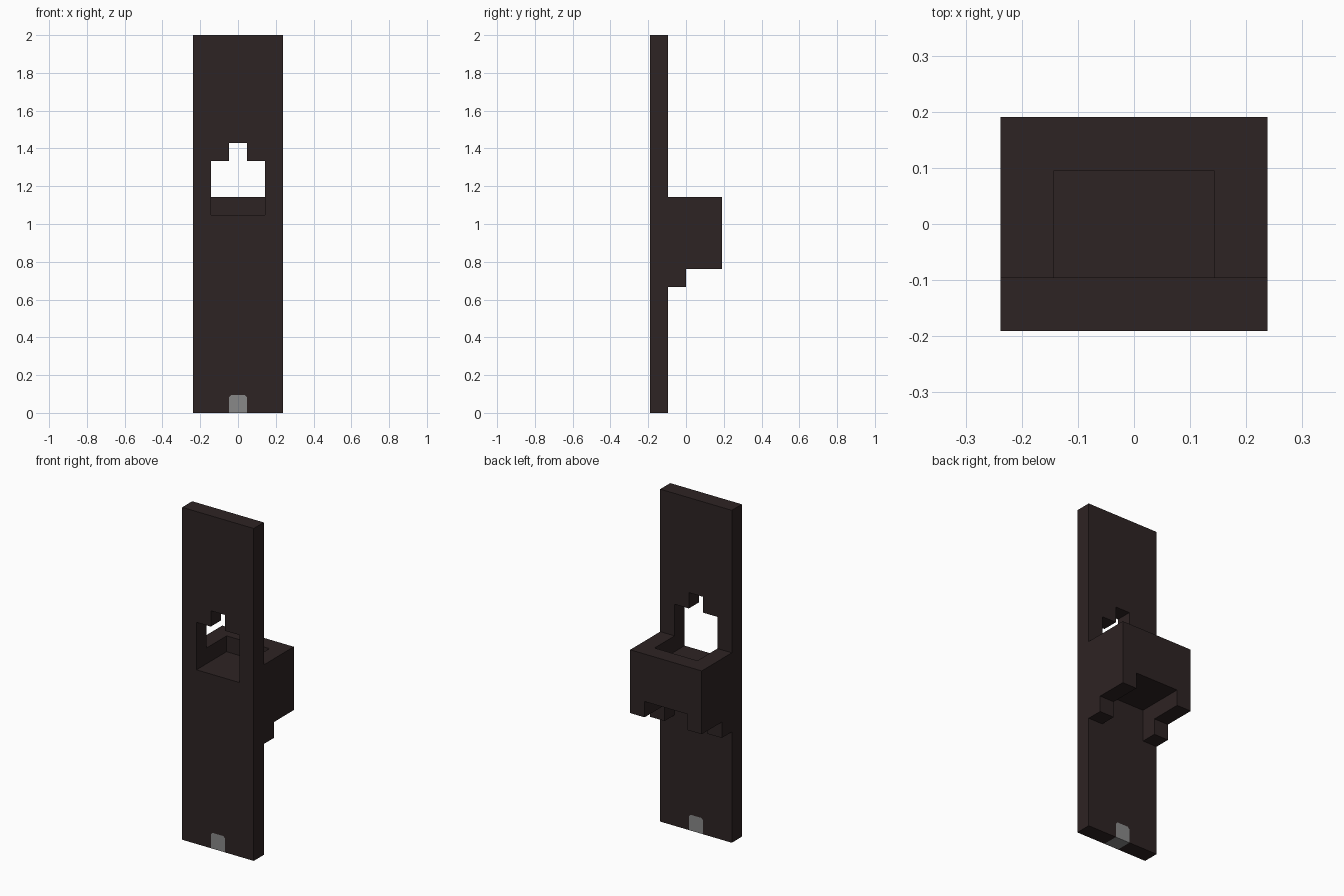
import bpy
import bmesh

cube = bpy.data.objects.get("Cube")
if cube:
    bpy.data.objects.remove(cube, do_unlink=True)

U = 2 / 21  # grid unit: the panel is 21 units tall


def make_material(name, rgb):
    mat = bpy.data.materials.new(name)
    mat.use_nodes = True
    color = (*rgb, 1)
    mat.diffuse_color = color
    mat.node_tree.nodes["Principled BSDF"].inputs["Base Color"].default_value = color
    return mat


def mirrored(half):
    """Close a right-half outline by mirroring it across x = 0."""
    return half + [(-x, z) for x, z in reversed(half)]


def prism(name, outlines, y0, y1, mat):
    """Extrude x-z outlines (the first is solid, the rest are holes) from y0 to y1."""
    curve = bpy.data.curves.new(name, "CURVE")
    curve.dimensions = "2D"
    curve.fill_mode = "BOTH"
    curve.extrude = (y1 - y0) / 2 * U
    for outline in outlines:
        spline = curve.splines.new("POLY")
        spline.points.add(len(outline) - 1)
        spline.use_cyclic_u = True
        for point, (x, z) in zip(spline.points, outline):
            point.co = (x * U, z * U, 0, 1)
    temp = bpy.data.objects.new(name + "_profile", curve)
    bpy.context.collection.objects.link(temp)
    bpy.context.view_layer.update()
    mesh = bpy.data.meshes.new_from_object(temp)
    bpy.data.objects.remove(temp, do_unlink=True)

    # Stand the profile upright and weld its caps to its sides
    bm = bmesh.new()
    bm.from_mesh(mesh)
    for v in bm.verts:
        x, z, depth = v.co
        v.co = (x, (y0 + y1) / 2 * U - depth, z)
    bmesh.ops.remove_doubles(bm, verts=bm.verts, dist=0.0001)
    bmesh.ops.recalc_face_normals(bm, faces=bm.faces)
    for f in bm.faces:
        f.smooth = False
    bm.to_mesh(mesh)
    bm.free()
    mesh.materials.clear()
    mesh.materials.append(mat)
    obj = bpy.data.objects.new(name, mesh)
    bpy.context.collection.objects.link(obj)
    return obj


dark = make_material("dark brown", (0.027, 0.017, 0.017))
grey = make_material("grey", (0.25, 0.25, 0.25))

# Tall front panel with a stepped window and a notch for the insert
tab = [(0.5, 0), (0.5, 0.87), (0.38, 1)]
window = mirrored([(1.5, 11), (1.5, 14), (0.5, 14), (0.5, 15)])
panel = mirrored([(2.5, 21), (2.5, 0)] + tab)
prism("panel", [panel, window], -2, -1, dark)
prism("bottom_insert", [mirrored(tab)], -2, -1, grey)

# Tray behind the window, open above and grooved below
groove = [(1.5, 9), (1.5, 8), (2.5, 8), (2.5, 12)]
prism("tray", [mirrored(groove + [(1.5, 12), (1.5, 11)])], -1, 1, dark)
prism("tray_back_wall", [mirrored(groove)], 1, 2, dark)

# Small legs under the tray, against the panel
for side, name in ((1, "left_leg"), (-1, "right_leg")):
    foot = [(1.5, 7), (2.5, 7), (2.5, 8), (1.5, 8)]
    prism(name, [[(side * x, z) for x, z in foot]], -1, 0, dark)
